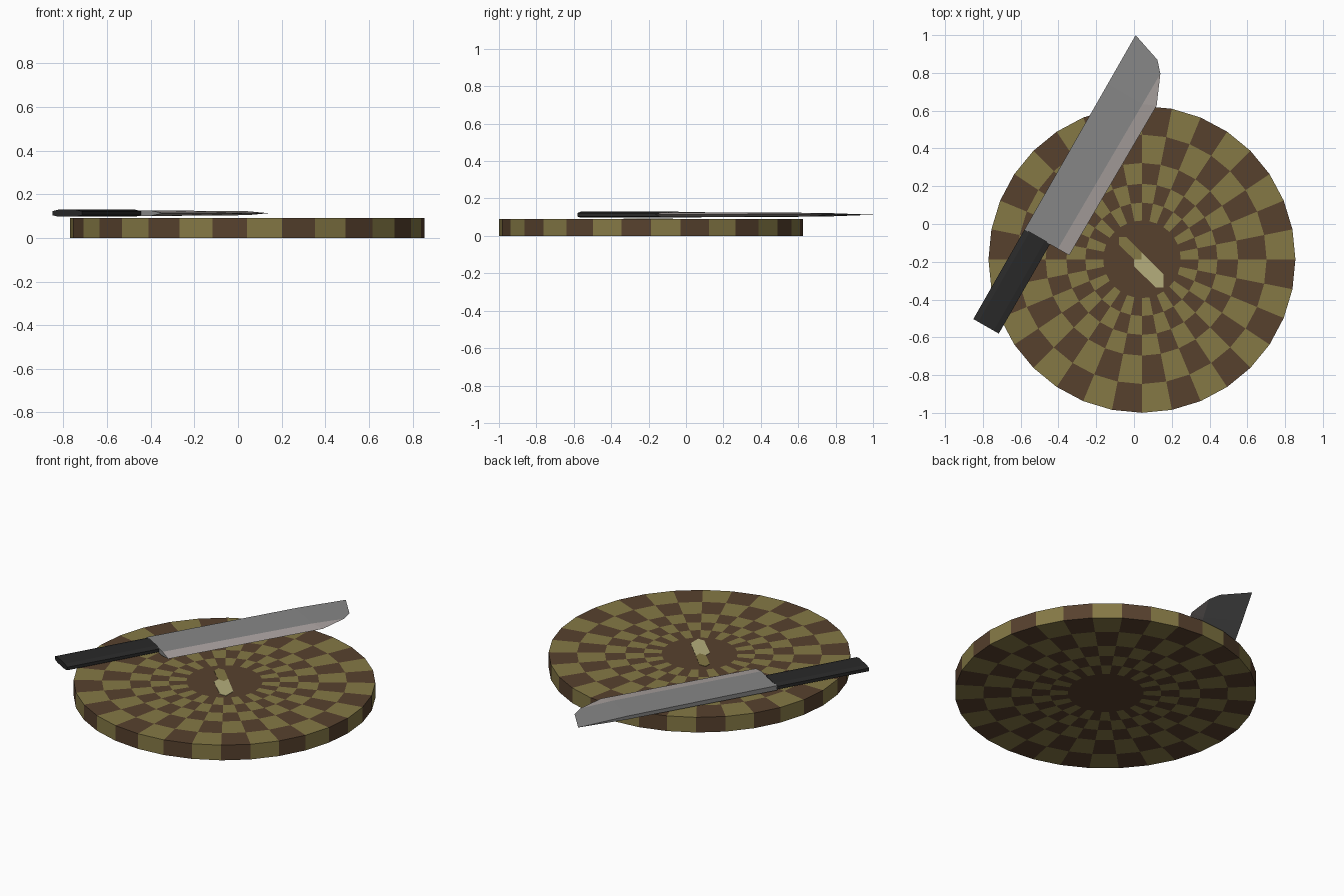
import bpy, bmesh
from math import cos, sin, radians, tau
from mathutils import Matrix

if "Cube" in bpy.data.objects:
    bpy.data.objects.remove(bpy.data.objects["Cube"])


def material(name, rgb):
    m = bpy.data.materials.new(name)
    m.diffuse_color = (*rgb, 1)
    m.use_nodes = True
    m.node_tree.nodes["Principled BSDF"].inputs["Base Color"].default_value = m.diffuse_color
    return m


LIGHT = material("light_wood", (0.235, 0.19, 0.06))
DARK = material("dark_wood", (0.095, 0.053, 0.027))
PALE = material("pale_wood", (0.46, 0.42, 0.2))
STEEL = material("steel", (0.24, 0.24, 0.24))
EDGE = material("ground_edge", (0.40, 0.36, 0.35))
BLACK = material("black_handle", (0.022, 0.022, 0.022))


def make(name, bm, mats, matrix):
    bmesh.ops.recalc_face_normals(bm, faces=bm.faces)
    me = bpy.data.meshes.new(name)
    bm.to_mesh(me)
    bm.free()
    for m in mats:
        me.materials.append(m)
    ob = bpy.data.objects.new(name, me)
    ob.matrix_world = matrix
    bpy.context.collection.objects.link(ob)
    return ob


def prism(name, outline, z0, z1, mat, matrix=Matrix()):
    bm = bmesh.new()
    f = bm.faces.new([bm.verts.new((x, y, z0)) for x, y in outline])
    ext = bmesh.ops.extrude_face_region(bm, geom=[f])["geom"]
    bmesh.ops.translate(bm, vec=(0, 0, z1 - z0),
                        verts=[v for v in ext if isinstance(v, bmesh.types.BMVert)])
    return make(name, bm, [mat], matrix)


# Round checkered board: rings of alternating wood on both faces
N, H = 32, 0.09
radii = [0.205, 0.30, 0.40, 0.51, 0.66, 0.8125]
bm = bmesh.new()


def ring(r, z):
    return [bm.verts.new((r * cos(tau * i / N), r * sin(tau * i / N), z)) for i in range(N)]


sides = []
for z in (0, H):
    rings = [ring(r, z) for r in radii]
    bm.faces.new(rings[0]).material_index = 1
    for k in range(len(rings) - 1):
        a, b = rings[k], rings[k + 1]
        for i in range(N):
            j = (i + 1) % N
            bm.faces.new((a[i], b[i], b[j], a[j])).material_index = (i + k) % 2
    sides.append(rings[-1])
for i in range(N):
    j = (i + 1) % N
    f = bm.faces.new((sides[0][i], sides[0][j], sides[1][j], sides[1][i]))
    f.material_index = (i + len(radii) - 2) % 2
make("round_board", bm, [LIGHT, DARK], Matrix.Translation((0.042, -0.187, 0)))

# Inlaid slivers at the board centre
prism("inlay_wood", [(-.08, -.07), (-.04, -.07), (.04, -.15), (.04, -.187), (0, -.187), (-.08, -.11)],
      H - .01, H + .002, LIGHT)
prism("inlay_pale", [(.04, -.15), (.155, -.265), (.155, -.335), (.115, -.335), (0, -.225), (0, -.187), (.04, -.187)],
      H - .01, H + .002, PALE)

# Knife frame: x runs to the tip, y runs from the cutting edge side to the spine
knife = Matrix.Translation((-0.58, -0.03, 0.113)) @ Matrix.Rotation(radians(60.25), 4, 'Z')

# Blade: flat cheeks and ground edge, mirrored about its mid plane
P = {"heel_spine": (0, 0, .014), "mid_spine": (.89, 0, .010), "tip": (1.186, 0, 0),
     "heel_grind": (0, -.204, .013), "mid_grind": (.887, -.213, .009),
     "heel_edge": (0, -.273, 0), "mid_edge": (.917, -.282, 0),
     "belly": (1.074, -.215, 0), "nose": (1.13, -.165, 0)}
cheeks = [("heel_spine", "heel_grind", "mid_grind", "mid_spine"),
          ("mid_spine", "mid_grind", "belly", "nose", "tip")]
grind = [("heel_grind", "heel_edge", "mid_edge", "mid_grind"), ("mid_grind", "mid_edge", "belly")]
bm = bmesh.new()
top = {k: bm.verts.new(p) for k, p in P.items()}
bot = {k: bm.verts.new((p[0], p[1], -p[2])) if p[2] else top[k] for k, p in P.items()}
for faces, mi in ((cheeks, 0), (grind, 1)):
    for f in faces:
        for side in (top, bot):
            bm.faces.new([side[k] for k in f]).material_index = mi
bm.faces.new((top["heel_spine"], top["mid_spine"], bot["mid_spine"], bot["heel_spine"]))
bm.faces.new((top["mid_spine"], top["tip"], bot["mid_spine"]))
bm.faces.new((top["heel_spine"], top["heel_grind"], top["heel_edge"], bot["heel_grind"], bot["heel_spine"]))
make("knife_blade", bm, [STEEL, EDGE], knife)

# Handle: chamfered bar
profile = [(0, -.009), (0, .009), (-.03, .016), (-.124, .016),
           (-.155, .009), (-.155, -.009), (-.124, -.016), (-.03, -.016)]
axes = Matrix(((0, 0, 1, 0), (1, 0, 0, 0), (0, 1, 0, 0), (0, 0, 0, 1)))
prism("knife_handle", profile, -.545, .005, BLACK, knife @ axes)
